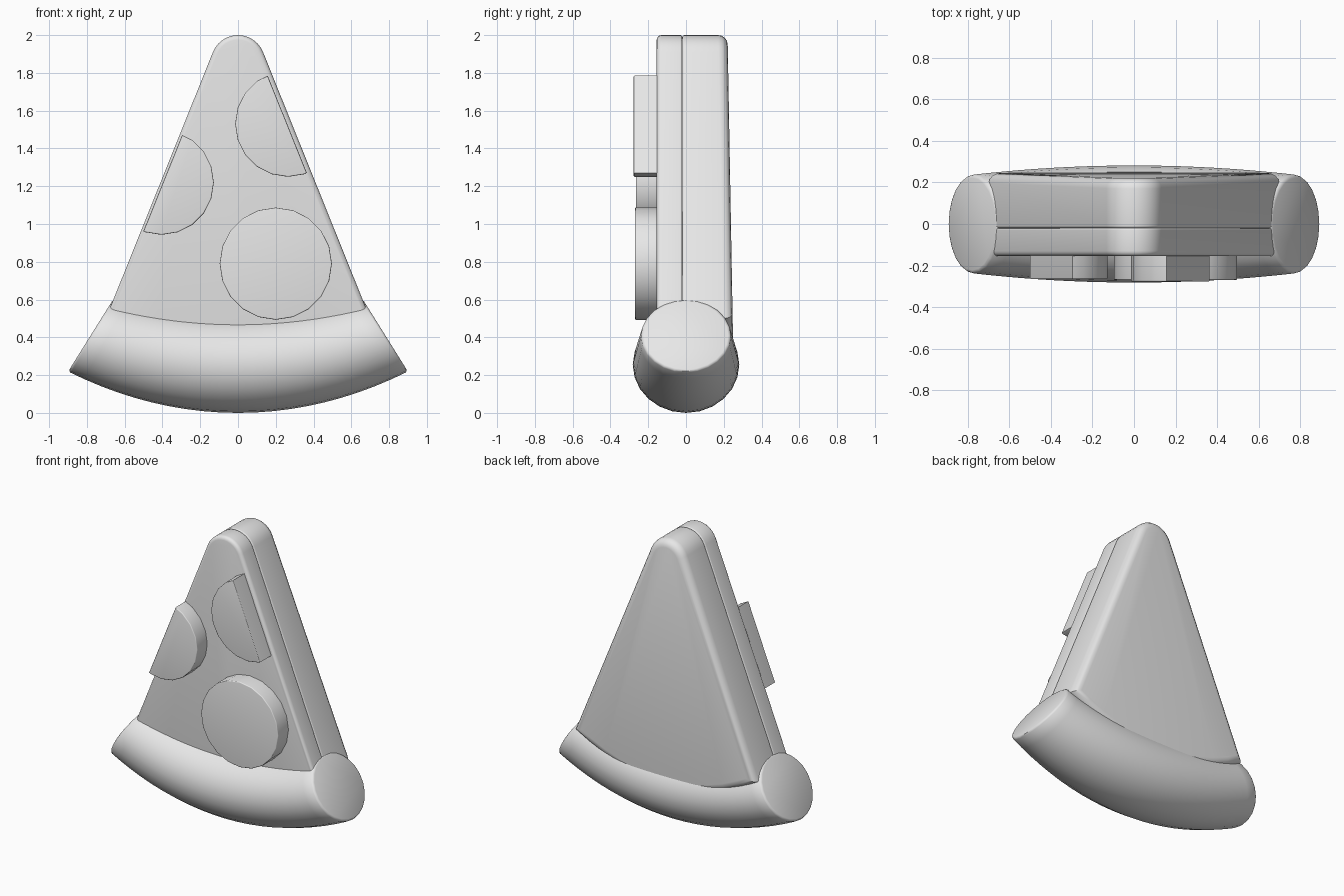
import bpy, bmesh
from math import sin, cos, pi, radians, sqrt
from mathutils import Vector

cube = bpy.data.objects.get("Cube")
if cube:
    bpy.data.objects.remove(cube, do_unlink=True)

# One plain colour for every part
grey = bpy.data.materials.new("light_grey")
grey.use_nodes = True
COLOUR = (0.8, 0.8, 0.8, 1)
grey.diffuse_color = COLOUR
grey.node_tree.nodes["Principled BSDF"].inputs["Base Color"].default_value = COLOUR

APEX, SLOPE = 2.24, 0.403           # slice sides: x = SLOPE * (APEX - z)


def finish(name, bm, angle=35):
    bmesh.ops.recalc_face_normals(bm, faces=bm.faces)
    mesh = bpy.data.meshes.new(name)
    bm.to_mesh(mesh)
    bm.free()
    mesh.materials.append(grey)
    obj = bpy.data.objects.new(name, mesh)
    bpy.context.collection.objects.link(obj)
    bpy.ops.object.select_all(action='DESELECT')
    obj.select_set(True)
    bpy.context.view_layer.objects.active = obj
    bpy.ops.object.shade_smooth_by_angle(angle=radians(angle))
    return obj


def slab(name, outline, front, back, front_bevel, back_bevel, cut=None, lean=0):
    """Extrude an (x, z) outline from front to back and round both rims."""
    bm = bmesh.new()
    bm.faces.new([bm.verts.new((x, front, z)) for x, z in outline])
    if cut:
        bmesh.ops.bisect_plane(bm, geom=bm.verts[:] + bm.edges[:] + bm.faces[:],
                               plane_co=cut[0], plane_no=cut[1], clear_outer=True)
    new = bmesh.ops.extrude_face_region(bm, geom=bm.faces[:])["geom"]
    for v in new:
        if isinstance(v, bmesh.types.BMVert):
            v.co.y = back
    bmesh.ops.recalc_face_normals(bm, faces=bm.faces)
    for y, width in ((front, front_bevel), (back, back_bevel)):
        rim = [e for e in bm.edges if all(abs(v.co.y - y) < 1e-5 for v in e.verts)]
        if width:
            bmesh.ops.bevel(bm, geom=rim, offset=width, segments=4,
                            profile=0.5, affect='EDGES')
    # The back grows slightly thicker towards the crust
    for v in bm.verts:
        if v.co.y > 0.1:
            v.co.y += lean * (2 - v.co.z)
    return finish(name, bm)


# Wedge outline: rounded tip, straight sides, curved bottom hidden in the crust
half = math_angle = Vector((1, SLOPE)).angle(Vector((1, 0)))
R = 0.143
tip_z = 2 - R
wedge = []
for i in range(13):
    a = half + (pi - 2 * half) * i / 12
    wedge.append((R * cos(a), tip_z + R * sin(a)))
for i in range(13):
    x = -0.7 + 1.4 * i / 12
    wedge.append((x, 0.30 + 0.2 * (x / 0.7) ** 2))

slab("cheese_layer", wedge, -0.155, -0.02, 0.025, 0.01)
slab("dough_base", wedge, -0.02, 0.22, 0.012, 0.05, lean=0.018)


# Toppings: discs, two of them trimmed along the slice sides
def topping(name, x, z, radius, front, side=0, inset=0):
    ring = [(x + radius * cos(2 * pi * i / 20), z + radius * sin(2 * pi * i / 20))
            for i in range(20)]
    cut = None
    if side:
        cut = ((side * (SLOPE * (APEX - z) - inset), 0, z), (side, 0, SLOPE))
    slab(name, ring, front, -0.14, 0.006, 0, cut)


topping("whole_topping", 0.2, 0.79, 0.297, -0.27)
topping("left_trimmed_topping", 0.265, 1.53, 0.28, -0.277, 1, 0.026)
topping("right_trimmed_topping", -0.405, 1.22, 0.277, -0.266, -1, 0.014)

# Crust: a bowed tube, narrower at its tilted, softly rounded ends
SIDES, STEPS = 24, 20
bm = bmesh.new()
stations = [(-1 + 2 * i / STEPS, 1) for i in range(STEPS + 1)]
stations[0] = (-0.985, 1)
stations[-1] = (0.985, 1)
stations = [(-1, 0.94)] + [(-0.995, 0.98)] + stations + [(0.995, 0.98)] + [(1, 0.94)]
rings = []
for t, scale in stations:
    tilt = radians(32) * t
    centre = Vector((0.78 * t, 0, 0.255 + 0.155 * t * t))
    up = Vector((-sin(tilt), 0, cos(tilt))) * (0.255 - 0.03 * t * t) * scale
    out = Vector((0, 0.282 - 0.045 * t * t, 0)) * scale
    rings.append([bm.verts.new(centre + up * sin(2 * pi * k / SIDES)
                               + out * cos(2 * pi * k / SIDES)) for k in range(SIDES)])
for a, b in zip(rings, rings[1:]):
    for k in range(SIDES):
        n = (k + 1) % SIDES
        bm.faces.new((a[k], a[n], b[n], b[k]))
bm.faces.new(rings[0])
bm.faces.new(rings[-1])
finish("crust", bm, 40)
